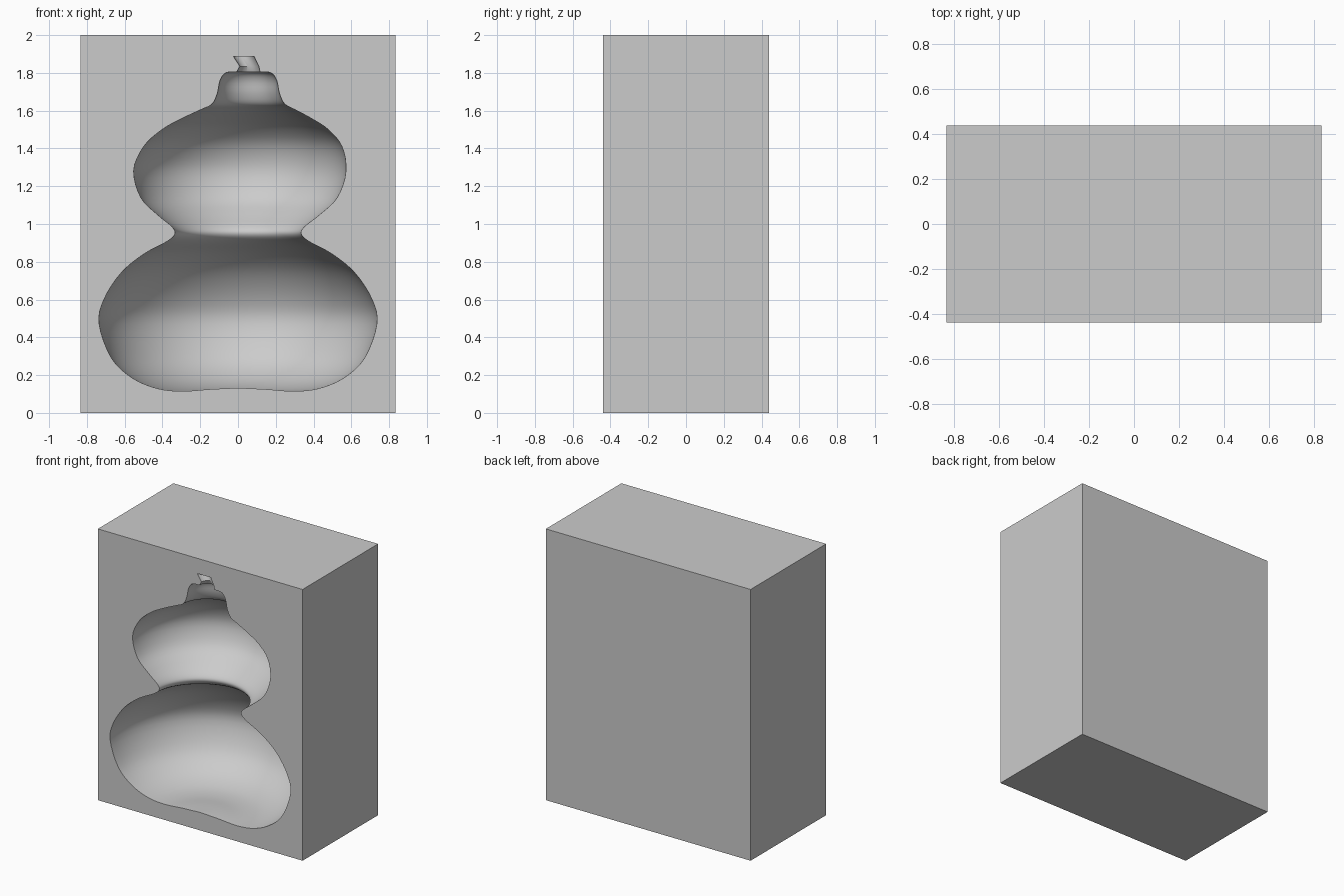
import bpy, bmesh, math
from mathutils import Vector

cube = bpy.data.objects.get("Cube")
if cube:
    bpy.data.objects.remove(cube, do_unlink=True)

WIDTH, DEPTH, HEIGHT = 1.67, 0.88, 2.0
SEGMENTS = 80

# Plain grey casting material
grey = bpy.data.materials.new("mould_grey")
grey.use_nodes = True
colour = (0.6, 0.6, 0.6, 1)
grey.diffuse_color = colour
grey.node_tree.nodes["Principled BSDF"].inputs["Base Color"].default_value = colour


def add_object(name, bm):
    bmesh.ops.recalc_face_normals(bm, faces=bm.faces)
    mesh = bpy.data.meshes.new(name)
    bm.to_mesh(mesh)
    bm.free()
    mesh.materials.append(grey)
    obj = bpy.data.objects.new(name, mesh)
    bpy.context.collection.objects.link(obj)
    return obj


def smooth_path(points, steps=4):
    """Catmull-Rom curve through the profile points."""
    pts = [Vector(p) for p in points]
    pts = [pts[0]] + pts + [pts[-1]]
    path = []
    for a, b, c, d in zip(pts, pts[1:], pts[2:], pts[3:]):
        for i in range(steps):
            t = i / steps
            path.append(0.5 * (2 * b + (c - a) * t + (2 * a - 5 * b + 4 * c - d) * t ** 2
                               + (3 * b - a - 3 * c + d) * t ** 3))
    return path + [pts[-1]]


def lean(z):
    """Sideways drift of the gourd axis towards its neck."""
    if z < 1.3:
        return 0.01 * max(0, (z - 0.95) / 0.35)
    return 0.01 + 0.045 * min(1, (z - 1.3) / 0.32)


# Block
bm = bmesh.new()
bmesh.ops.create_cube(bm, size=1)
bmesh.ops.scale(bm, vec=(WIDTH, DEPTH, HEIGHT), verts=bm.verts)
bmesh.ops.translate(bm, vec=(0, 0, HEIGHT / 2), verts=bm.verts)
block = add_object("mould_block", bm)

# Gourd profile as (radius, height), from the dimpled base to the neck
body = smooth_path([
    (0.01, 0.132), (0.15, 0.125), (0.3, 0.115), (0.43, 0.13), (0.56, 0.185),
    (0.67, 0.29), (0.735, 0.47), (0.71, 0.6), (0.62, 0.74), (0.5, 0.84),
    (0.38, 0.905), (0.335, 0.945), (0.35, 0.985), (0.43, 1.05), (0.52, 1.14),
    (0.562, 1.28), (0.525, 1.41), (0.44, 1.5), (0.34, 1.56), (0.25, 1.605),
    (0.193, 1.635), (0.165, 1.69), (0.15, 1.76), (0.12, 1.8), (0.062, 1.806)])
rings = [(r, z, lean(z)) for r, z in body]
# Slanted stem with a flat tip
rings += [(0.05, 1.835, 0.06), (0.055, 1.888, 0.03)]

# Cavity solid: stacked rings around an axis on the front face
bm = bmesh.new()
loops = []
for r, z, cx in rings:
    loops.append([bm.verts.new((cx + r * math.cos(a), r * math.sin(a) - DEPTH / 2, z))
                  for a in (math.tau * i / SEGMENTS for i in range(SEGMENTS))])
for low, high in zip(loops, loops[1:]):
    for i in range(SEGMENTS):
        j = (i + 1) % SEGMENTS
        bm.faces.new((low[i], low[j], high[j], high[i]))
bm.faces.new(loops[0][::-1])
bm.faces.new(loops[-1])
cavity = add_object("gourd_cavity_cutter", bm)
cavity.hide_render = True

# Press the cavity into the block
cut = block.modifiers.new("gourd_cavity", "BOOLEAN")
cut.operation = "DIFFERENCE"
cut.solver = "EXACT"
cut.object = cavity
bpy.ops.object.select_all(action="DESELECT")
block.select_set(True)
bpy.context.view_layer.objects.active = block
bpy.ops.object.modifier_apply(modifier=cut.name)
bpy.data.objects.remove(cavity, do_unlink=True)
bpy.ops.object.shade_smooth_by_angle(angle=math.radians(35))
